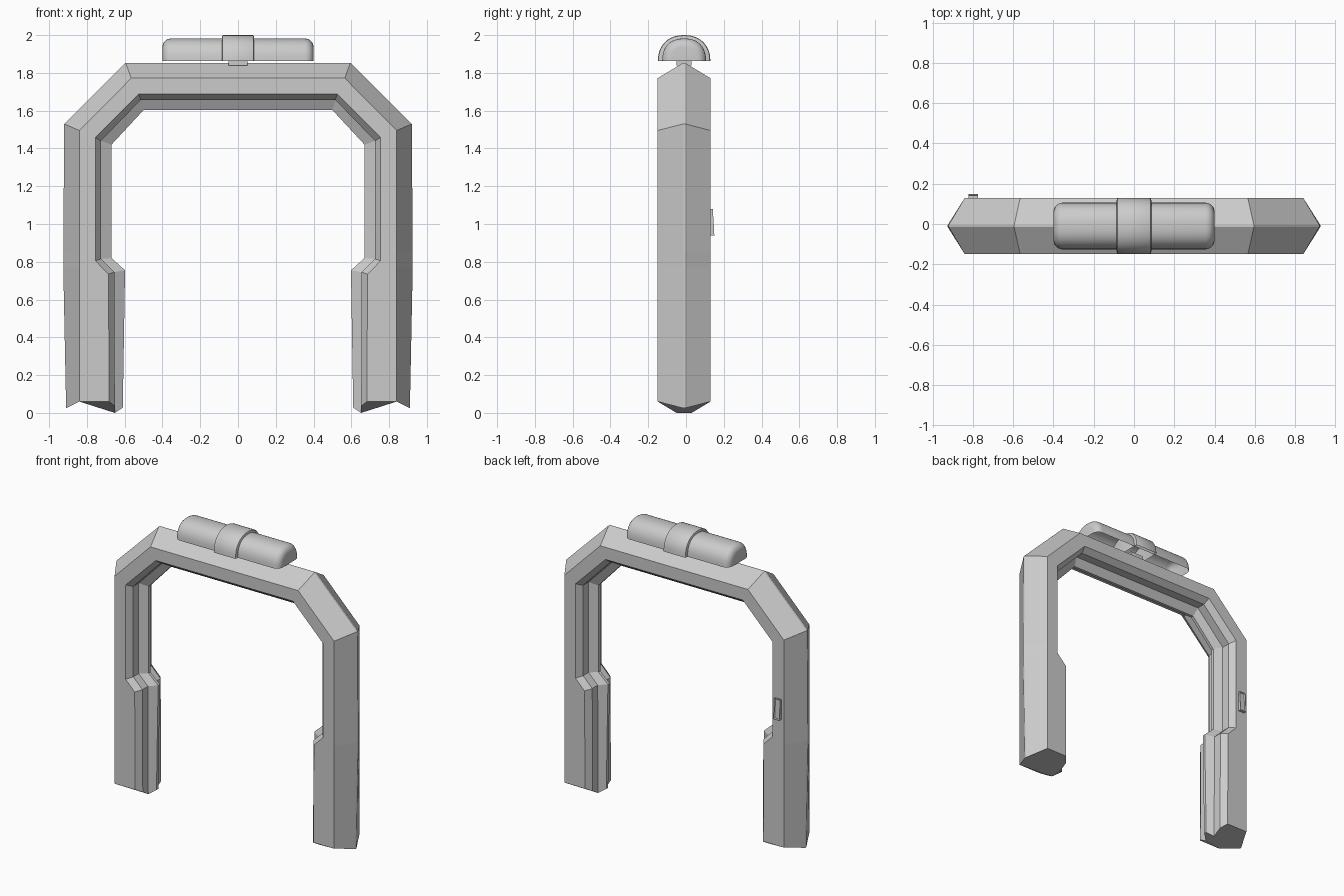
import bpy, bmesh, math

if "Cube" in bpy.data.objects:
    bpy.data.objects.remove(bpy.data.objects["Cube"])

grey = bpy.data.materials.new("light_grey")
grey.diffuse_color = (0.6, 0.6, 0.6, 1)
grey.use_nodes = True
grey.node_tree.nodes["Principled BSDF"].inputs["Base Color"].default_value = grey.diffuse_color
YC = -0.01  # middle plane of the arch


def finish(bm, name, smooth=None):
    bmesh.ops.recalc_face_normals(bm, faces=bm.faces)
    me = bpy.data.meshes.new(name)
    bm.to_mesh(me)
    bm.free()
    me.materials.append(grey)
    ob = bpy.data.objects.new(name, me)
    bpy.context.collection.objects.link(ob)
    if smooth:
        bpy.ops.object.select_all(action='DESELECT')
        ob.select_set(True)
        bpy.context.view_layer.objects.active = ob
        bpy.ops.object.shade_smooth_by_angle(angle=math.radians(smooth))
    return ob


def loft(bm, rings, closed):
    rows = [[bm.verts.new(p) for p in r] for r in rings]
    n = len(rows[0])
    for a, b in zip(rows, rows[1:]):
        for i in range(n if closed else n - 1):
            j = (i + 1) % n
            bm.faces.new((a[i], a[j], b[j], b[i]))
    bm.faces.new(rows[0])
    bm.faces.new(rows[-1][::-1])


# Arch: (x, z) of outer ridge, face outer edge, face inner edge, ledge, inner rib
stations = [
    [(.91, .025), (.84, .06), (.682, .06), (.652, .0), (.61, .028)],
    [(.925, .77), (.84, .77), (.686, .735), (.655, .745), (.598, .755)],
    [(.925, .85), (.84, .85), (.755, .805), (.725, .815), (.67, .82)],
    [(.92, 1.53), (.84, 1.495), (.755, 1.458), (.725, 1.44), (.67, 1.42)],
    [(.595, 1.853), (.565, 1.772), (.525, 1.688), (.515, 1.657), (.5, 1.603)],
]


def section(st, side, bottom):
    ridge, fo, fi, mid, rib = st
    outer_mid = (mid[0], .036) if bottom else mid
    half = [(ridge, .005), (fo, .14), (fi, .14), (outer_mid, .10), (mid, .04), (rib, .01)]
    pts = [(side * p[0], YC - d, p[1]) for p, d in half]
    return pts + [(side * p[0], YC + d, p[1]) for p, d in reversed(half)]


right = [section(s, 1, i == 0) for i, s in enumerate(stations)]
left = [section(s, -1, i == 0) for i, s in enumerate(stations)]
bm = bmesh.new()
loft(bm, right + left[::-1], True)
finish(bm, "arch_frame")


# Half-round shells on top, open underneath
def dome(name, stops, hw, h, yc, power, base):
    rings = []
    for x, inset in stops:
        ring = []
        for k in range(21):
            a = math.pi * k / 20
            c, s = math.cos(a), max(0, math.sin(a))
            ring.append((x, yc + (hw - inset) * math.copysign(abs(c) ** power, c),
                         base + (h - inset) * s ** power))
        rings.append(ring)
    bm = bmesh.new()
    loft(bm, rings, False)
    finish(bm, name, 40)


r = .045
ends = [(.4 - r + r * math.sin(t), r * (1 - math.cos(t)))
        for t in [math.pi / 2 * i / 5 for i in range(6)]]
dome("lamp_cover", [(-x, i) for x, i in reversed(ends)] + ends, .116, .12, YC, .85, 1.862)
rim = [(.077, 0), (.083, .003), (.086, .01)]
dome("lamp_strap", [(-x, i) for x, i in reversed(rim)] + rim, .139, .138, YC, .9, 1.862)

# Small bracket between lamp and arch
bm = bmesh.new()
bmesh.ops.create_cube(bm, size=1)
for v in bm.verts:
    v.co = (v.co.x * .1, YC + v.co.y * .08, 1.855 + v.co.z * .03)
finish(bm, "lamp_bracket")

# Control panel on the back of one leg, tilted with a recessed face
bm = bmesh.new()
bmesh.ops.create_cube(bm, size=1)
for v in bm.verts:
    low = v.co.z < 0
    y = .125 if v.co.y < 0 else (.15 if low else .142)
    v.co = (-.798 + v.co.x * .046, y, 1.01 + v.co.z * .14)
bm.normal_update()
face = max(bm.faces, key=lambda f: f.normal.y)
bmesh.ops.inset_region(bm, faces=[face], thickness=.008, depth=0)
bmesh.ops.translate(bm, verts=face.verts, vec=(0, -.006, 0))
finish(bm, "control_panel")
